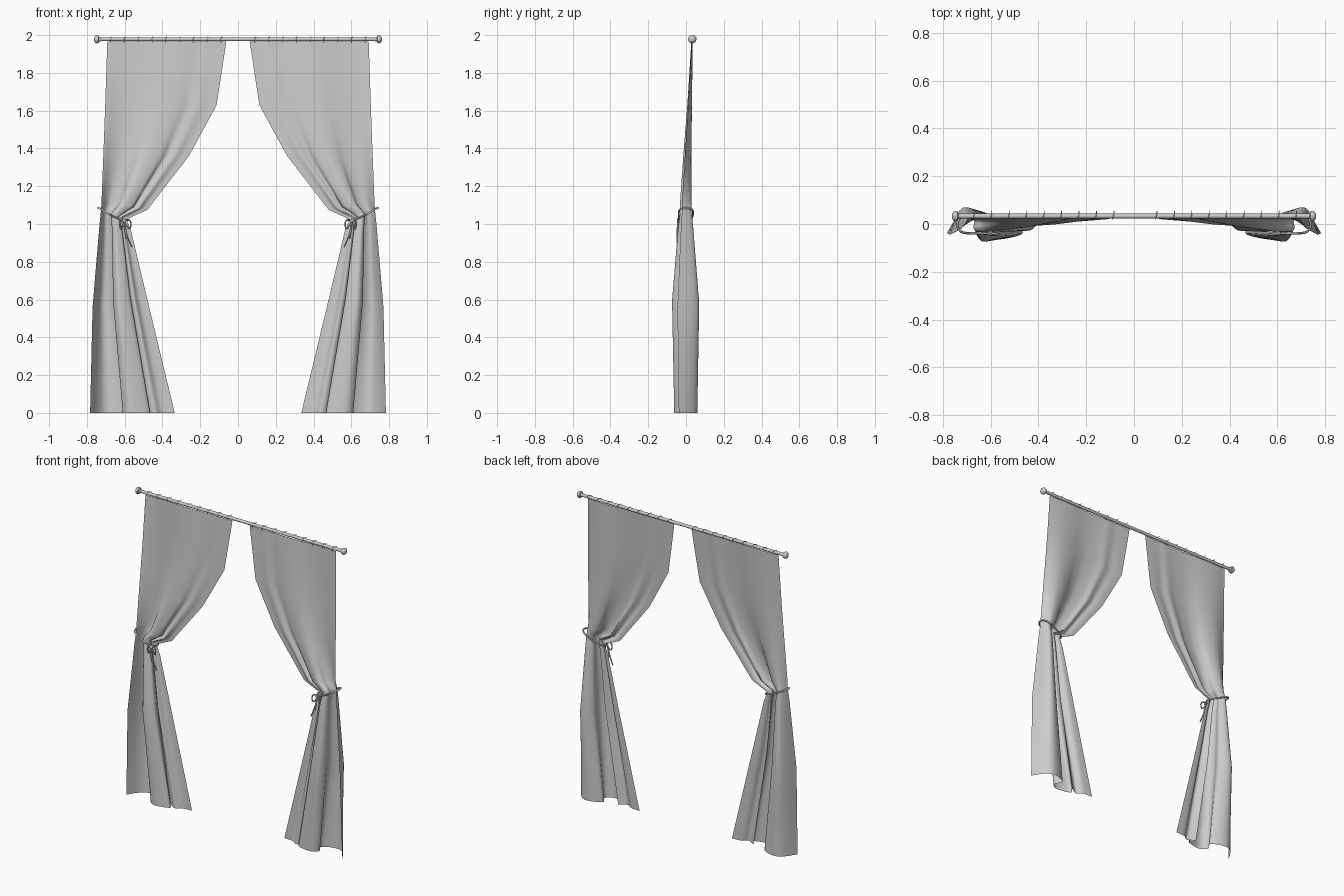
import bpy, bmesh, math
from mathutils import Vector

cube = bpy.data.objects.get("Cube")
if cube:
    bpy.data.objects.remove(cube, do_unlink=True)


def material(name, grey):
    m = bpy.data.materials.new(name)
    m.use_nodes = True
    col = (grey, grey, grey, 1)
    m.diffuse_color = col
    m.node_tree.nodes["Principled BSDF"].inputs["Base Color"].default_value = col
    return m


FABRIC = material("light grey fabric", 0.6)


def finish(bm, name, mat, angle=60):
    me = bpy.data.meshes.new(name)
    bm.to_mesh(me)
    bm.free()
    me.materials.append(mat)
    ob = bpy.data.objects.new(name, me)
    bpy.context.collection.objects.link(ob)
    bpy.ops.object.select_all(action="DESELECT")
    ob.select_set(True)
    bpy.context.view_layer.objects.active = ob
    bpy.ops.object.shade_smooth_by_angle(angle=math.radians(angle))
    return ob


def spline(pts, steps, closed=False):
    """Catmull-Rom samples through the points."""
    pts = [Vector(p) for p in pts]
    n, out = len(pts), []
    for i in range(n if closed else n - 1):
        if closed:
            a, b, c, d = (pts[(i + k) % n] for k in (-1, 0, 1, 2))
        else:
            a, b, c, d = pts[max(i - 1, 0)], pts[i], pts[i + 1], pts[min(i + 2, n - 1)]
        for s in range(steps):
            t = s / steps
            out.append(0.5 * (2 * b + (c - a) * t + (2 * a - 5 * b + 4 * c - d) * t ** 2
                              + (3 * b - a - 3 * c + d) * t ** 3))
    return out if closed else out + [pts[-1]]


# Pleated hem in plan, from the outer edge to the inner edge
HEM = spline([(.783, -.04), (.745, .02), (.70, .055), (.64, .052), (.585, .02), (.61, -.03),
              (.575, -.062), (.52, -.06), (.465, -.04), (.49, .0), (.44, -.03),
              (.40, -.005), (.335, .0)], 4)

# Rows: outer z, inner z, outer x, inner x, y centre, pleat depth, pleat sharpness
ROWS = [(1.965, 1.965, .692, .062, .032, .06, 0),
        (1.63, 1.63, .703, .113, .02, .2, 0),
        (1.36, 1.36, .713, .26, .008, .35, .1),
        (1.13, 1.075, .722, .48, .0, .5, .4),
        (1.075, 1.025, .725, .59, .0, .5, .8),
        (1.0, .96, .733, .565, .0, .65, 1),
        (.56, .63, .77, .487, .002, 1.18, 1),
        (0, 0, .783, .335, .002, 1, 1)]


def curtain(name, side):
    bm = bmesh.new()
    grid = []
    last = len(HEM) - 1
    for i, (a, b) in enumerate(zip(ROWS, ROWS[1:] + ROWS[-1:])):
        for s in range(3 if i < len(ROWS) - 1 else 1):
            zo, zi, xo, xi, yc, depth, sharp = (p + (q - p) * s / 3 for p, q in zip(a, b))
            row = []
            for j, h in enumerate(HEM):
                hem_t = (HEM[0].x - h.x) / (HEM[0].x - HEM[-1].x)
                t = (1 - sharp) * j / last + sharp * hem_t
                row.append(bm.verts.new((side * (xo + (xi - xo) * t), yc + depth * h.y,
                                         zo + (zi - zo) * t)))
            grid.append(row)
    for r, q in zip(grid, grid[1:]):
        for j in range(last):
            f = (r[j], q[j], q[j + 1], r[j + 1])
            bm.faces.new(f if side < 0 else f[::-1])
    finish(bm, name, FABRIC, 80)


def tube(name, pts, radius, closed=False, sides=6, steps=5):
    """Round cord swept along a smooth path."""
    path = spline(pts, steps, closed)
    bm = bmesh.new()
    rings, n = [], len(path)
    for i, p in enumerate(path):
        ahead = path[(i + 1) % n] if closed else path[min(i + 1, n - 1)]
        back = path[i - 1] if closed else path[max(i - 1, 0)]
        rot = (ahead - back).to_track_quat("Z", "Y")
        rings.append([bm.verts.new(p + rot @ Vector((radius * math.cos(k * math.tau / sides),
                                                     radius * math.sin(k * math.tau / sides), 0)))
                      for k in range(sides)])
    for r, q in zip(rings, rings[1:] + (rings[:1] if closed else [])):
        for k in range(sides):
            m = (k + 1) % sides
            bm.faces.new((r[k], r[m], q[m], q[k]))
    if not closed:
        bm.faces.new(rings[0][::-1])
        bm.faces.new(rings[-1])
    return finish(bm, name, FABRIC)


def lathe(name, profile, sides=16):
    """Turned part round the rod axis, from (x, radius) pairs."""
    bm = bmesh.new()
    rings = [[bm.verts.new((x, .033 + r * math.cos(k * math.tau / sides),
                            1.978 + r * math.sin(k * math.tau / sides)))
              for k in range(sides)] for x, r in profile]
    for r, q in zip(rings, rings[1:]):
        for k in range(sides):
            bm.faces.new((r[k], r[(k + 1) % sides], q[(k + 1) % sides], q[k]))
    bm.faces.new(rings[0])
    bm.faces.new(rings[-1])
    bmesh.ops.recalc_face_normals(bm, faces=bm.faces)
    finish(bm, name, FABRIC, 40)


# Rod with turned ends
lathe("curtain_rod", [(-.735, .010), (.735, .010)])
for label, s in (("left", 1), ("right", -1)):
    lathe(label + "_finial", [(s * x, r) for x, r in (
        (.725, .011), (.735, .013), (.738, .02), (.748, .022), (.756, .018), (.762, .006))])

    curtain(label + "_curtain", s)

    # Tieback cord round the gathered cloth
    tube(label + "_tieback", [(s * x, y, z) for x, y, z in (
        (.74, .0, 1.085), (.715, .033, 1.075), (.65, .036, 1.045), (.595, .02, 1.022),
        (.585, -.01, 1.02), (.605, -.036, 1.022), (.66, -.038, 1.04), (.72, -.034, 1.075))],
        .005, closed=True)

    # Bow: two loops and two hanging tails
    for loop, dx in (("inner", -.035), ("outer", .022)):
        tube(f"{label}_bow_{loop}_loop", [(s * (.602 + dx * a), y, z) for a, y, z in (
            (0, -.036, 1.018), (.7, -.042, 1.022), (1, -.044, 1.0),
            (.8, -.04, .975), (.3, -.036, .995))], .004, closed=True)
    for tail, dx, drop in (("long", -.04, .14), ("short", -.012, .095)):
        tube(f"{label}_bow_{tail}_tail", [(s * .602, -.038, 1.018),
             (s * (.602 + dx * .3), -.046, 1.018 - drop * .5),
             (s * (.602 + dx), -.044, 1.018 - drop)], .004)
    tube(label + "_bow_knot", [(s * .61, -.04, 1.024), (s * .595, -.04, 1.012)], .008)

    # Thin wire hooks carrying the cloth over the rod
    for i in range(9):
        x = s * (.09 + i * .073)
        tube(f"{label}_hook_{i + 1}", [(x, .02, 1.962), (x, .02, 1.985), (x + .004, .034, 1.991),
             (x + .006, .047, 1.984), (x + .006, .055, 1.988)], .0015, sides=4, steps=3)
